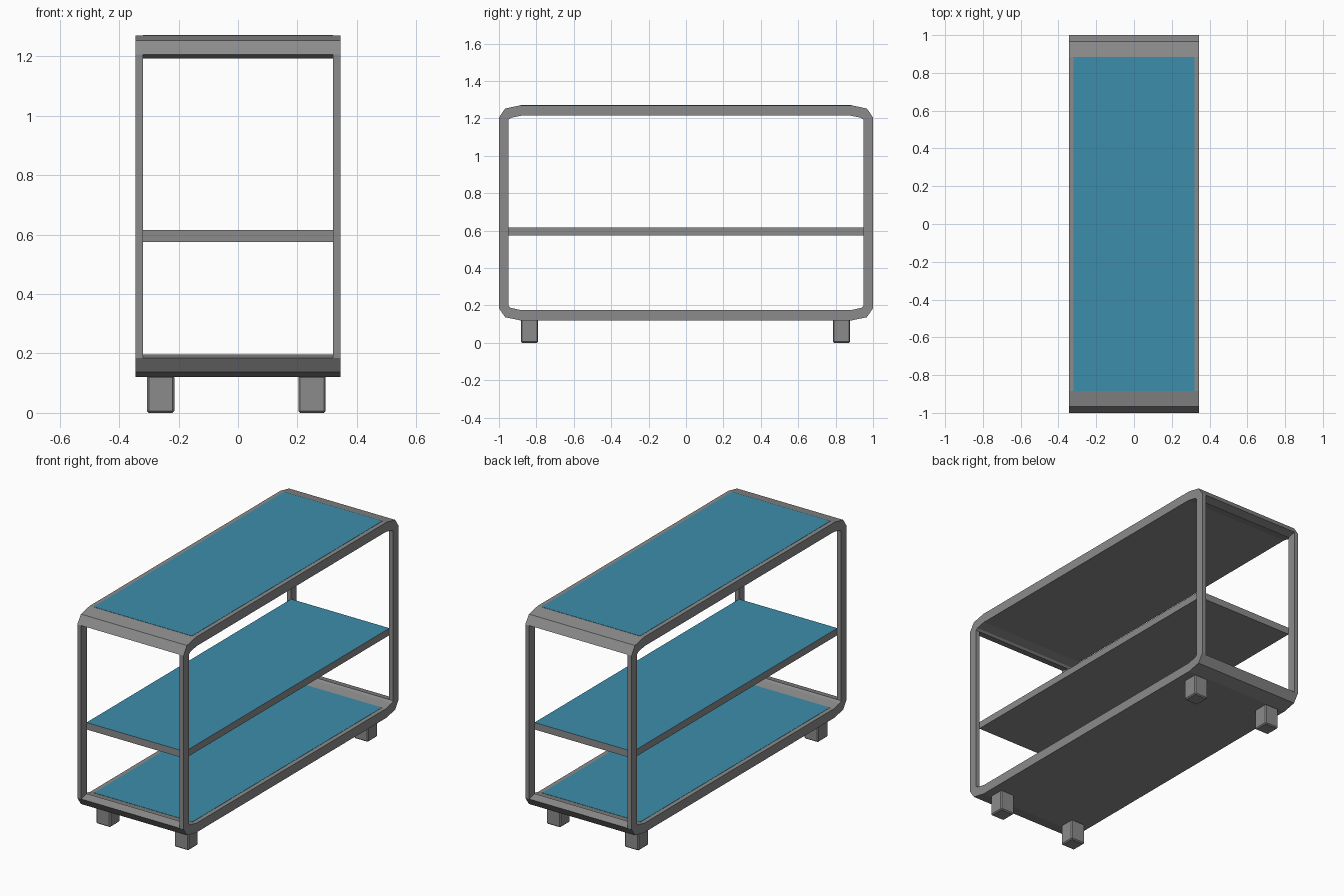
import bpy, bmesh

if "Cube" in bpy.data.objects:
    bpy.data.objects.remove(bpy.data.objects["Cube"])

def material(name, rgb):
    m = bpy.data.materials.new(name)
    m.diffuse_color = (*rgb, 1)
    m.use_nodes = True
    m.node_tree.nodes["Principled BSDF"].inputs["Base Color"].default_value = m.diffuse_color
    return m

GREY = material("grey metal", (0.26, 0.26, 0.26))
TEAL = material("teal panel", (0.045, 0.27, 0.40))

def finish(bm, name, mats):
    bmesh.ops.recalc_face_normals(bm, faces=bm.faces)
    me = bpy.data.meshes.new(name)
    bm.to_mesh(me)
    bm.free()
    for m in mats:
        me.materials.append(m)
    ob = bpy.data.objects.new(name, me)
    bpy.context.collection.objects.link(ob)
    return ob

def box(name, x, y, z, mats, bevel=0):
    bm = bmesh.new()
    bmesh.ops.create_cube(bm, size=1)
    for v in bm.verts:
        v.co = [a[0] + (c + 0.5) * (a[1] - a[0]) for c, a in zip(v.co, (x, y, z))]
    if bevel:
        bmesh.ops.bevel(bm, geom=bm.edges[:], offset=bevel, segments=1, affect='EDGES')
    return finish(bm, name, mats)

# Wraparound frame: chamfered loop in the y-z plane, open at both ends
ZC, W, WI = 0.695, 0.345, 0.32
quarter_out = [(1.0, 0.51), (0.967, 0.558), (0.885, 0.575)]
quarter_in = [(0.948, 0.498), (0.937, 0.508), (0.88, 0.52)]

def loop(q):
    r = q[::-1]
    return (q + [(-y, z) for y, z in r] + [(-y, -z) for y, z in q]
            + [(y, -z) for y, z in r])

outer, inner = loop(quarter_out), loop(quarter_in)
bm = bmesh.new()
XS = (-W, -WI, WI, W)
rings = [[[bm.verts.new((x, y, z + ZC)) for x in XS] for y, z in pts]
         for pts in (outer, inner)]
n = len(outer)
for i in range(n):
    j = (i + 1) % n
    end = i in (5, 11)                      # the vertical end spans
    for k in range(3):
        if end and k == 1:
            continue                        # opening between the posts
        for r in rings:
            bm.faces.new((r[i][k], r[j][k], r[j][k + 1], r[i][k + 1]))
    o, q = rings
    for k in (0, 3) + ((1, 2) if end else ()):
        bm.faces.new((o[i][k], o[j][k], q[j][k], q[i][k]))
    if end:                                 # upper and lower opening lips
        for m in (i, j):
            bm.faces.new((o[m][1], o[m][2], q[m][2], q[m][1]))
finish(bm, "wraparound_frame", [GREY])

# Middle shelf, teal on its upper face
shelf = box("middle_shelf", (-WI, WI), (-0.95, 0.95), (0.575, 0.616), [GREY, TEAL])
for f in shelf.data.polygons:
    f.material_index = int(f.normal.z > 0.5)

# Thin teal panels on the top and bottom decks
box("top_panel", (-WI, WI), (-0.885, 0.885), (1.268, 1.2715), [TEAL])
box("bottom_panel", (-WI, WI), (-0.88, 0.88), (0.173, 0.1765), [TEAL])

# Four block feet
for side, x in (("left", -0.26), ("right", 0.249)):
    for end, y in (("front", -0.836), ("back", 0.832)):
        box(f"{end}_{side}_foot", (x - 0.046, x + 0.046), (y - 0.046, y + 0.046),
            (0, 0.125), [GREY], bevel=0.006)
